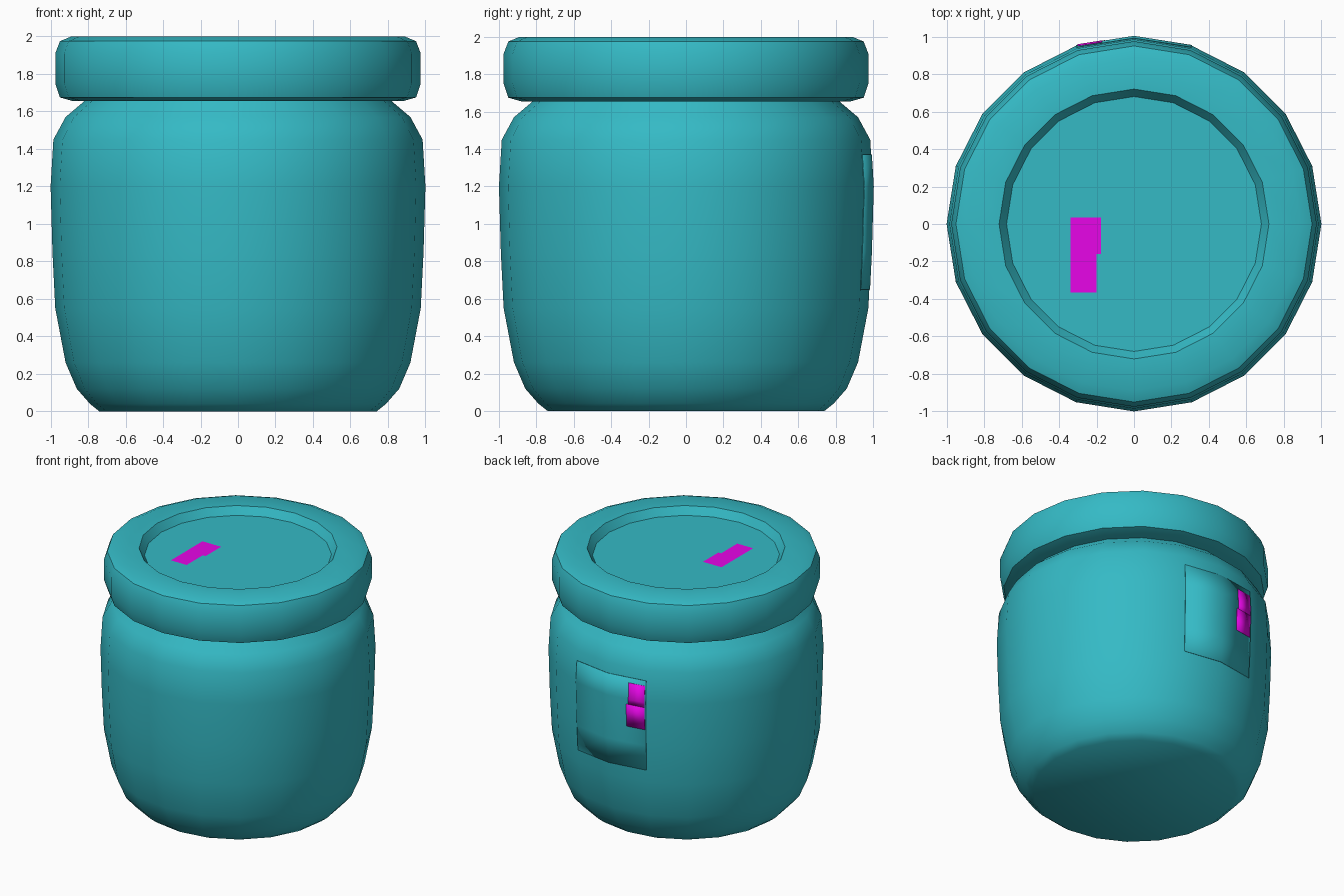
import bpy
import bmesh
from math import radians, sin, cos

SIDES = 20
STEP = 360 / SIDES

cube = bpy.data.objects.get("Cube")
if cube:
    bpy.data.objects.remove(cube)


def material(name, rgb):
    mat = bpy.data.materials.new(name)
    mat.use_nodes = True
    colour = (*rgb, 1)
    mat.diffuse_color = colour
    mat.node_tree.nodes["Principled BSDF"].inputs["Base Color"].default_value = colour
    return mat


teal = material("teal", (0.035, 0.49, 0.56))
magenta = material("magenta", (0.85, 0.002, 0.85))


def finish(name, bm, mat, smooth=None):
    mesh = bpy.data.meshes.new(name)
    bm.to_mesh(mesh)
    bm.free()
    mesh.materials.append(mat)
    obj = bpy.data.objects.new(name, mesh)
    bpy.context.collection.objects.link(obj)
    if smooth:
        bpy.ops.object.select_all(action="DESELECT")
        obj.select_set(True)
        bpy.context.view_layer.objects.active = obj
        bpy.ops.object.shade_smooth_by_angle(angle=radians(smooth))
    return obj


def lathe(name, profile, mat, smooth):
    """Turn a (radius, height) profile around z and cap both ends."""
    bm = bmesh.new()
    angles = [radians(STEP * i) for i in range(SIDES)]
    rings = [[bm.verts.new((r * cos(a), r * sin(a), z)) for a in angles]
             for r, z in profile]
    for low, high in zip(rings, rings[1:]):
        for i in range(SIDES):
            j = (i + 1) % SIDES
            bm.faces.new((low[i], low[j], high[j], high[i]))
    bm.faces.new(rings[0][::-1])
    bm.faces.new(rings[-1])
    return finish(name, bm, mat, smooth)


# Rounded jar body, with its neck running up into the lid
body_profile = [(0.74, 0), (0.79, 0.04), (0.86, 0.12), (0.92, 0.26),
                (0.975, 0.55), (0.99, 0.85), (1, 1.2), (0.985, 1.45),
                (0.92, 1.57), (0.82, 1.655), (0.8, 1.7)]
lathe("jar_body", body_profile, teal, 60)

# Chamfered lid with a shallow round recess on top
lid_profile = [(0.88, 1.655), (0.95, 1.675), (0.975, 1.75), (0.975, 1.91),
               (0.95, 1.975), (0.89, 2), (0.72, 2), (0.68, 1.94)]
lathe("lid", lid_profile, teal, 35)


def wall_point(angle, z, lift):
    """Point on the faceted body wall, raised outward by lift."""
    for (r0, z0), (r1, z1) in zip(body_profile, body_profile[1:]):
        if z0 <= z <= z1:
            r = r0 + (r1 - r0) * (z - z0) / (z1 - z0)
            break
    off = angle % STEP - STEP / 2
    r = (r + lift) * cos(radians(STEP / 2)) / cos(radians(off))
    if angle % STEP == 0:
        r = r0 + (r1 - r0) * (z - z0) / (z1 - z0) + lift
    a = radians(angle)
    return r * cos(a), r * sin(a), z


def wall_plate(name, angles, heights, lift, mat):
    """Thin plate that follows the body wall."""
    bm = bmesh.new()
    rows = [[bm.verts.new(wall_point(a, z, lift)) for a in angles] for z in heights]
    for low, high in zip(rows, rows[1:]):
        for i in range(len(angles) - 1):
            bm.faces.new((low[i], low[i + 1], high[i + 1], high[i]))
    obj = finish(name, bm, mat, 60)
    solid = obj.modifiers.new("thickness", "SOLIDIFY")
    solid.thickness = 0.004
    solid.offset = -1
    return obj


# Back label covering two wall facets, with its coloured mark
wall_plate("back_label", (72, 90, 108), (0.65, 0.85, 1.2, 1.37), 0.004, teal)
wall_plate("label_mark_lower", (99, 107.5), (0.98, 1.16), 0.007, magenta)
wall_plate("label_mark_upper", (100, 107.5), (1.16, 1.2, 1.33), 0.007, magenta)

# Coloured mark lying on the recessed lid floor
bm = bmesh.new()
outline = [(-0.34, -0.365), (-0.2, -0.365), (-0.2, -0.16),
           (-0.175, -0.16), (-0.175, 0.035), (-0.34, 0.035)]
bm.faces.new([bm.verts.new((x, y, 1.944)) for x, y in outline])
finish("lid_mark", bm, magenta)
